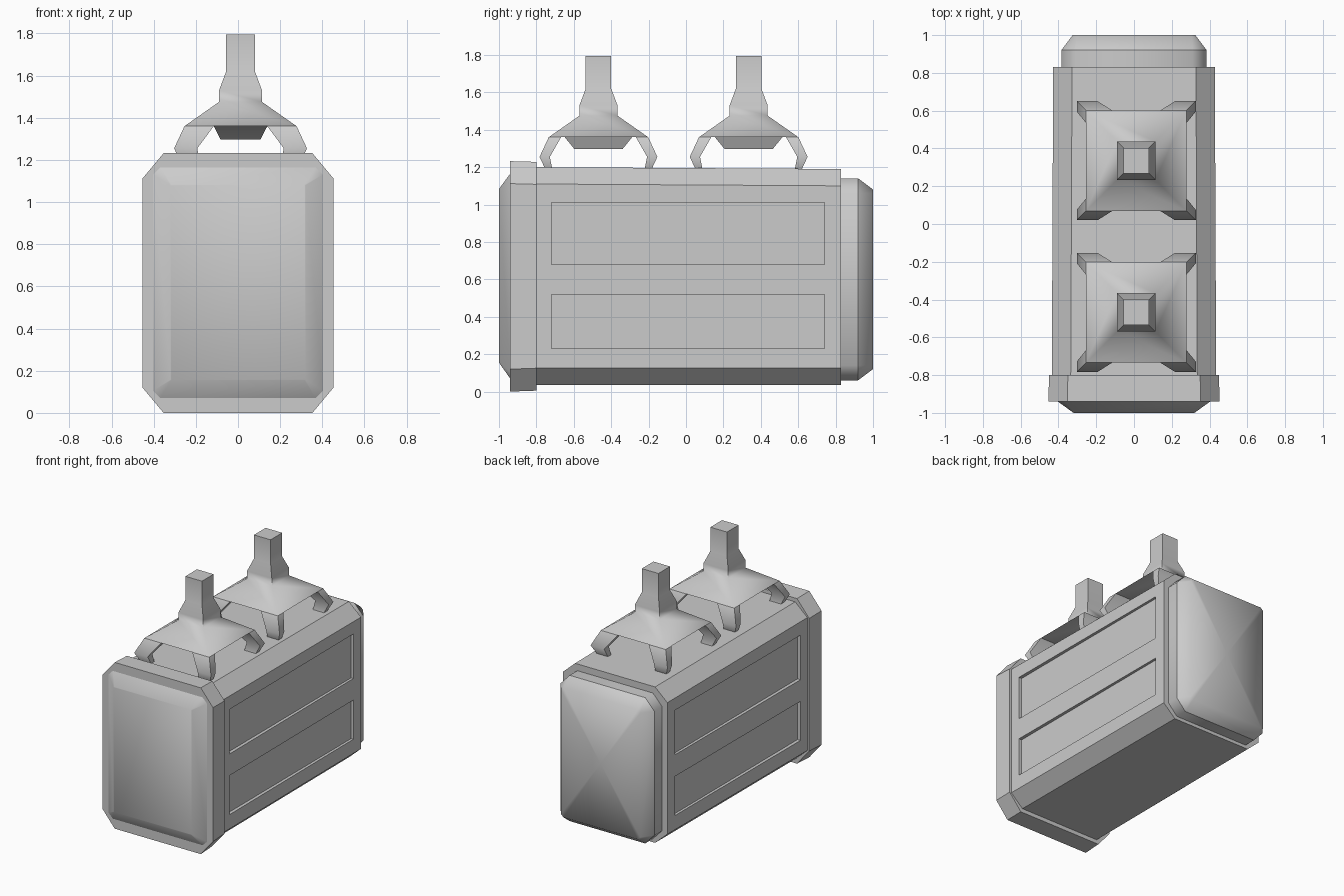
import bpy, bmesh, math
from mathutils import Vector

if "Cube" in bpy.data.objects:
    bpy.data.objects.remove(bpy.data.objects["Cube"])


def finish(bm, name, angle=30):
    bmesh.ops.recalc_face_normals(bm, faces=bm.faces)
    me = bpy.data.meshes.new(name)
    bm.to_mesh(me)
    bm.free()
    ob = bpy.data.objects.new(name, me)
    bpy.context.collection.objects.link(ob)
    if angle:
        bpy.ops.object.select_all(action='DESELECT')
        ob.select_set(True)
        bpy.context.view_layer.objects.active = ob
        bpy.ops.object.shade_smooth_by_angle(angle=math.radians(angle))
    return ob


def loft(bm, rings):
    """Skin a stack of closed rings and cap both ends; returns the last cap."""
    vs = [[bm.verts.new(p) for p in r] for r in rings]
    n = len(vs[0])
    for a, b in zip(vs, vs[1:]):
        for i in range(n):
            j = (i + 1) % n
            bm.faces.new((a[i], a[j], b[j], b[i]))
    bm.faces.new(vs[0][::-1])
    return bm.faces.new(vs[-1])


def octagon(y, hx, z0, z1, cx, cz):
    """Chamfered rectangle standing in the xz plane."""
    return [Vector((x, y, z)) for x, z in (
        (hx - cx, z0), (hx, z0 + cz), (hx, z1 - cz), (hx - cx, z1),
        (cx - hx, z1), (-hx, z1 - cz), (-hx, z0 + cz), (cx - hx, z0))]


def rect(z, x0, x1, y0, y1):
    return [Vector(p) for p in ((x0, y0, z), (x1, y0, z), (x1, y1, z), (x0, y1, z))]


# main body with slight taper
bm = bmesh.new()
loft(bm, [octagon(-0.82, 0.435, 0.035, 1.20, 0.10, 0.09),
          octagon(0.83, 0.428, 0.035, 1.19, 0.10, 0.09)])
body = finish(bm, "body", 0)

# recessed side panels
bm = bmesh.new()
for s in (-1, 1):
    for z0, z1 in ((0.23, 0.52), (0.68, 1.01)):
        loft(bm, [rect(z, s * 0.41, s * 0.5, -0.72, 0.74) for z in (z0, z1)])
cutter = finish(bm, "panel_cutter", 0)
cutter.hide_render = True
mod = body.modifiers.new("panels", 'BOOLEAN')
mod.operation = 'DIFFERENCE'
mod.solver = 'EXACT'
mod.object = cutter
bpy.context.view_layer.objects.active = body
bpy.ops.object.modifier_apply(modifier=mod.name)
bpy.data.objects.remove(cutter)

# front collar
bm = bmesh.new()
loft(bm, [octagon(-0.94, 0.453, 0.0, 1.232, 0.10, 0.12),
          octagon(-0.80, 0.45, 0.005, 1.228, 0.10, 0.12)])
finish(bm, "front_collar", 0)

# bevelled front plate
bm = bmesh.new()
loft(bm, [octagon(-0.92, 0.403, 0.07, 1.165, 0.035, 0.035),
          octagon(-0.94, 0.403, 0.07, 1.165, 0.035, 0.035),
          octagon(-1.0, 0.32, 0.155, 1.083, 0.004, 0.004)])
finish(bm, "front_plate", 40)

# softly shaded rear cap
bm = bmesh.new()
cap = loft(bm, [octagon(0.80, 0.385, 0.06, 1.14, 0.075, 0.08),
                octagon(0.92, 0.385, 0.06, 1.14, 0.075, 0.08),
                octagon(1.0, 0.325, 0.12, 1.08, 0.02, 0.02)])
bmesh.ops.poke(bm, faces=[cap])
rear = finish(bm, "rear_cap", 60)
rear.data.set_sharp_from_angle(angle=math.radians(60))
# keep a crisp line where the rim meets the rounded end
for e in rear.data.edges:
    if all(abs(rear.data.vertices[v].co.y - 0.92) < 1e-4 for v in e.vertices):
        e.use_edge_sharp = True

# hangers: stem flaring into a roof, hub below and four claw legs
profile = ((1.795, 0.068), (1.62, 0.068), (1.53, 0.102), (1.475, 0.102), (1.36, 0.266))
leg = ((1.36, 0.127, 0.266, 0.20, 0.266), (1.255, 0.205, 0.315, 0.26, 0.315),
       (1.18, 0.192, 0.28, 0.245, 0.28))
for name, cy in (("front", -0.468), ("rear", 0.335)):
    bm = bmesh.new()
    rings = [rect(z, -h, h, -h, h) for z, h in profile]
    rings += [rect(1.36, -0.127, 0.127, -0.18, 0.18),
              rect(1.298, -0.095, 0.095, -0.13, 0.13)]
    loft(bm, rings)
    for sx in (-1, 1):
        for sy in (-1, 1):
            loft(bm, [rect(z, sx * a, sx * b, sy * c, sy * d) for z, a, b, c, d in leg])
    hanger = finish(bm, name + "_hanger", 58)
    hanger.location = (0.012, cy, 0)
